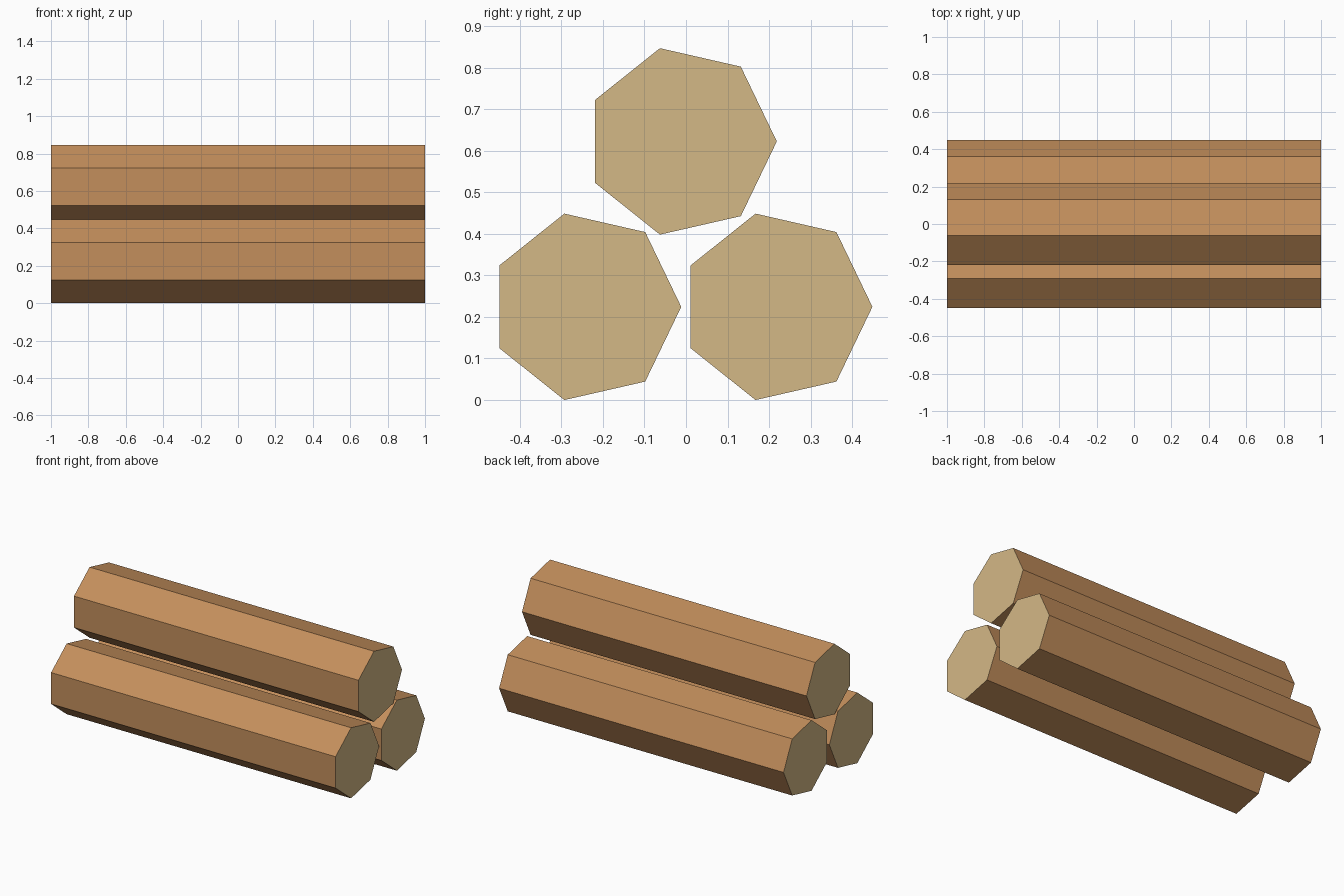
import bpy, bmesh, math

if "Cube" in bpy.data.objects:
    bpy.data.objects.remove(bpy.data.objects["Cube"])

SIDES, RADIUS, HALF = 7, 0.23, 1.0


def material(name, rgb):
    m = bpy.data.materials.new(name)
    m.diffuse_color = (*rgb, 1)
    m.use_nodes = True
    m.node_tree.nodes["Principled BSDF"].inputs["Base Color"].default_value = m.diffuse_color
    return m


bark = material("bark brown", (0.552, 0.275, 0.107))
cut_wood = material("cut wood tan", (0.658, 0.479, 0.238))


def log(name, y, z):
    """Seven-sided log along x: extrude an end polygon, corner pointing +y."""
    bm = bmesh.new()
    ring = []
    for i in range(SIDES):
        a = 2 * math.pi * i / SIDES
        ring.append(bm.verts.new((-HALF, RADIUS * math.cos(a), RADIUS * math.sin(a))))
    end = bm.faces.new(ring)
    out = bmesh.ops.extrude_face_region(bm, geom=[end], use_keep_orig=True)
    verts = [g for g in out["geom"] if isinstance(g, bmesh.types.BMVert)]
    bmesh.ops.translate(bm, verts=verts, vec=(2 * HALF, 0, 0))
    bmesh.ops.recalc_face_normals(bm, faces=bm.faces[:])
    # sawn ends are tan, sides are bark
    for f in bm.faces:
        f.material_index = 1 if abs(f.normal.x) > 0.9 else 0
    me = bpy.data.meshes.new(name)
    bm.to_mesh(me)
    bm.free()
    me.materials.append(bark)
    me.materials.append(cut_wood)
    ob = bpy.data.objects.new(name, me)
    ob.location = (0, y, z)
    bpy.context.collection.objects.link(ob)


# two logs on the ground, one resting above the gap
base_z = RADIUS * math.sin(4 * math.pi / SIDES)
log("front_log", -0.2415, base_z)
log("back_log", 0.2185, base_z)
log("top_log", -0.0115, base_z + 0.398)
